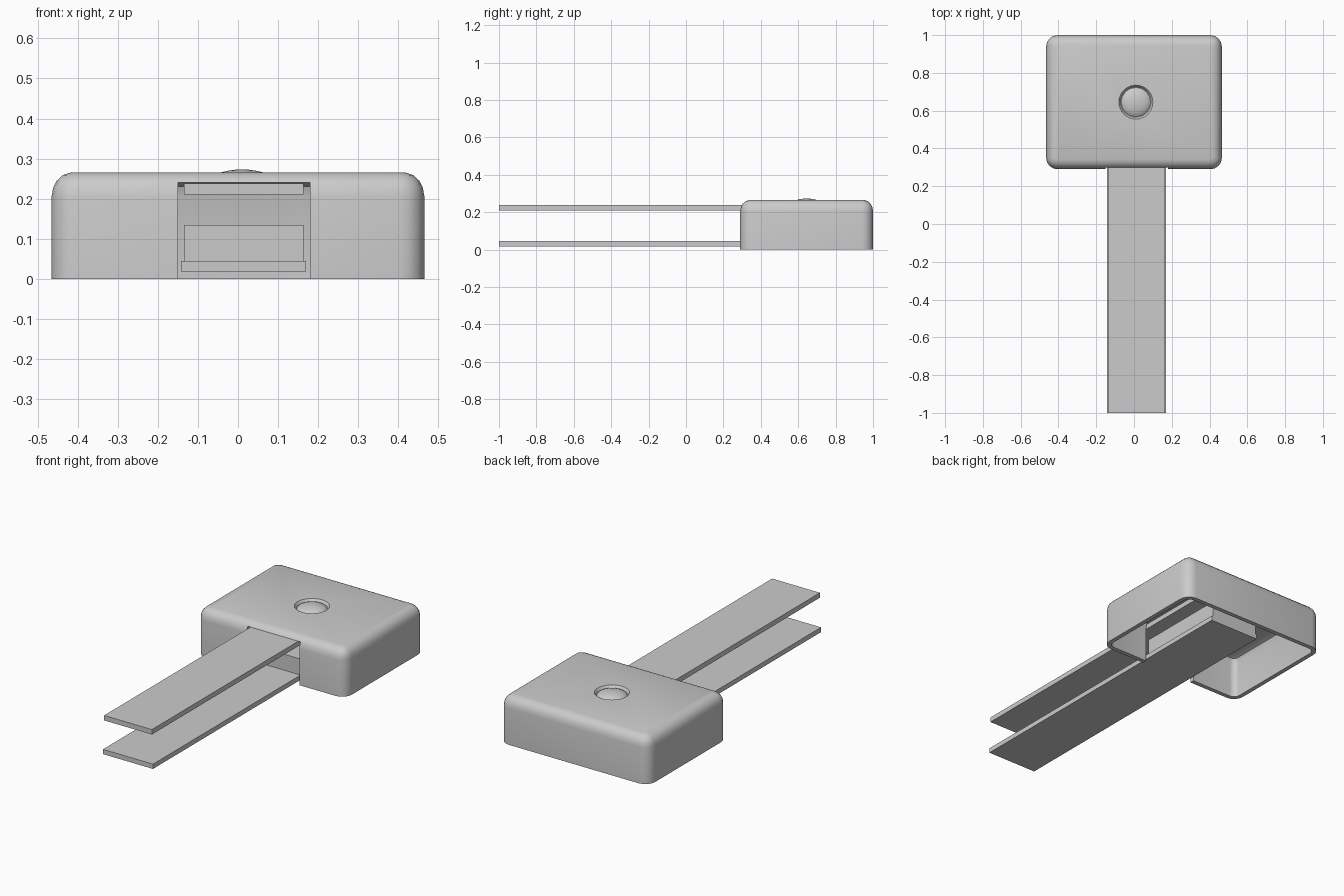
import bpy, bmesh
from math import sin, cos, pi, radians

if "Cube" in bpy.data.objects:
    bpy.data.objects.remove(bpy.data.objects["Cube"])

HALF_X, Y0, Y1 = 0.465, 0.29, 1.0
CY, HALF_Y = (Y0 + Y1) / 2, (Y1 - Y0) / 2
BUTTON = (0.01, 0.645)


def finish(bm, name, smooth=False):
    bmesh.ops.recalc_face_normals(bm, faces=bm.faces)
    mesh = bpy.data.meshes.new(name)
    bm.to_mesh(mesh)
    bm.free()
    obj = bpy.data.objects.new(name, mesh)
    bpy.context.collection.objects.link(obj)
    if smooth:
        shade(obj)
    return obj


def shade(obj):
    bpy.ops.object.select_all(action='DESELECT')
    obj.select_set(True)
    bpy.context.view_layer.objects.active = obj
    bpy.ops.object.shade_smooth_by_angle(angle=radians(35))


def loft(name, rings, smooth=False):
    """Skin a stack of equal-length closed rings and cap both ends."""
    bm = bmesh.new()
    loops = [[bm.verts.new(p) for p in ring] for ring in rings]
    n = len(loops[0])
    for a, b in zip(loops, loops[1:]):
        for i in range(n):
            j = (i + 1) % n
            bm.faces.new((a[i], a[j], b[j], b[i]))
    bm.faces.new(loops[0])
    bm.faces.new(loops[-1])
    return finish(bm, name, smooth)


def rounded_rect(inset, z, radius=0.06, seg=4):
    hx, hy = HALF_X - inset, HALF_Y - inset
    r = max(radius - inset, 0.02)
    pts = []
    for k, (sx, sy) in enumerate([(1, 1), (-1, 1), (-1, -1), (1, -1)]):
        for i in range(seg + 1):
            a = (k + i / seg) * pi / 2
            pts.append((sx * (hx - r) + r * cos(a), CY + sy * (hy - r) + r * sin(a), z))
    return pts


def circle(r, z, n=16):
    return [(BUTTON[0] + r * cos(2 * pi * i / n), BUTTON[1] + r * sin(2 * pi * i / n), z)
            for i in range(n)]


def box(name, x, y, z):
    return loft(name, [[(x[0], y[0], h), (x[1], y[0], h), (x[1], y[1], h), (x[0], y[1], h)]
                       for h in z])


def cut(obj, cutter):
    mod = obj.modifiers.new("cut", 'BOOLEAN')
    mod.operation, mod.solver, mod.object = 'DIFFERENCE', 'EXACT', cutter
    bpy.context.view_layer.objects.active = obj
    bpy.ops.object.modifier_apply(modifier=mod.name)
    bpy.data.objects.remove(cutter)


# hollow buckle housing: inner ceiling, down to the rim, up over the outside
profile = [(0.06, 0.24), (0.035, 0.23), (0.025, 0.205), (0.025, 0.0),
           (0.0, 0.0), (0.0, 0.205), (0.004, 0.228), (0.013, 0.245),
           (0.028, 0.259), (0.05, 0.266)]
housing = loft("buckle_housing", [rounded_rect(d, z) for d, z in profile])

# belt opening in the front wall and dished seat for the button
cut(housing, box("opening_cutter", (-0.15, 0.18), (0.2, 0.37), (-0.05, 0.24)))
cut(housing, loft("seat_cutter", [circle(0.055, 0.246, 32), circle(0.08, 0.252, 32),
                                  circle(0.09, 0.266, 32), circle(0.092, 0.3, 32)]))
shade(housing)

# low domed push button
dome = [(0.078, 0.242), (0.078, 0.252), (0.068, 0.260), (0.052, 0.266),
        (0.034, 0.270), (0.016, 0.2725), (0.003, 0.273)]
loft("push_button", [circle(r, z) for r, z in dome], True)

# two belt straps and the inner block resting on the lower one
box("upper_strap", (-0.135, 0.163), (-1.0, 0.85), (0.21, 0.238))
box("lower_strap", (-0.142, 0.17), (-1.0, 0.85), (0.018, 0.045))
box("inner_block", (-0.135, 0.163), (0.315, 0.85), (0.045, 0.135))
